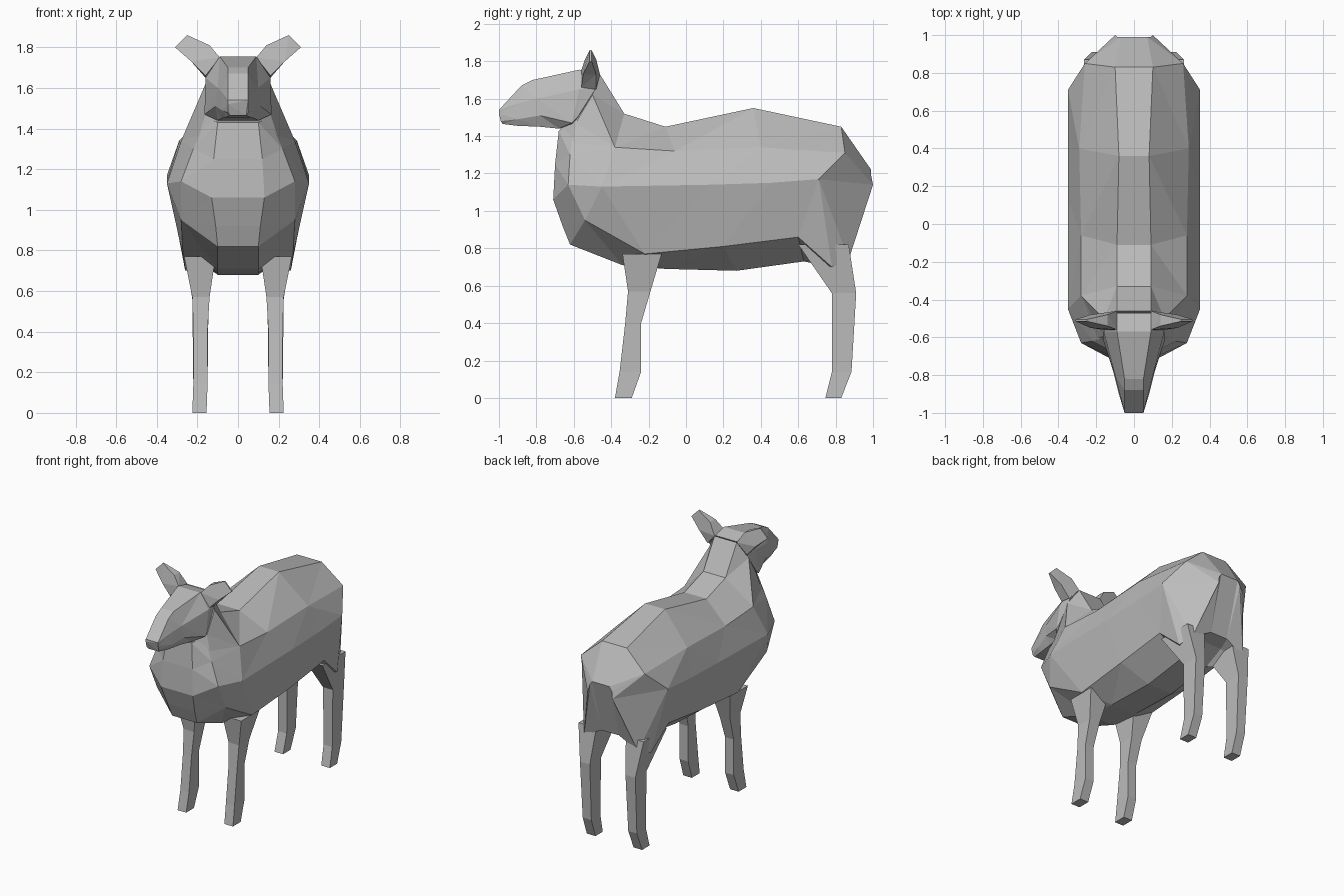
import bpy
import bmesh
from mathutils import Vector

default_cube = bpy.data.objects.get("Cube")
if default_cube:
    bpy.data.objects.remove(default_cube, do_unlink=True)


def make_material(name, colour):
    material = bpy.data.materials.new(name)
    material.use_nodes = True
    material.diffuse_color = colour
    material.node_tree.nodes["Principled BSDF"].inputs["Base Color"].default_value = colour
    return material


grey_coat = make_material("grey_coat", (.5, .5, .5, 1))


def loft(name, rings, mirrored_copy=False):
    """Skin a run of closed rings, cap both ends and shade flat."""
    bm = bmesh.new()
    loops = [[bm.verts.new(Vector(point)) for point in ring] for ring in rings]
    for first, second in zip(loops, loops[1:]):
        count = len(first)
        for i in range(count):
            j = (i + 1) % count
            bm.faces.new((first[i], first[j], second[j], second[i]))
    bm.faces.new(loops[0])
    bm.faces.new(loops[-1])
    bmesh.ops.triangulate(bm, faces=bm.faces[:], quad_method="SHORT_EDGE")
    bmesh.ops.recalc_face_normals(bm, faces=bm.faces[:])

    mesh = bpy.data.meshes.new(name)
    bm.to_mesh(mesh)
    bm.free()
    mesh.materials.append(grey_coat)
    part = bpy.data.objects.new(name, mesh)
    bpy.context.collection.objects.link(part)
    if mirrored_copy:
        modifier = part.modifiers.new("Mirror", "MIRROR")
        modifier.use_axis[0] = True
        modifier.use_clip = False
        modifier.use_mirror_merge = False
    return part


def symmetric(half):
    """Complete a half ring, listed top to bottom on the left side."""
    return list(half) + [(-x, y, z) for x, y, z in reversed(half)]


def loft_symmetric(name, half_rings):
    return loft(name, [symmetric(half) for half in half_rings])


def box_section(inner, outer, front, back, height):
    """Horizontal four-sided leg section."""
    return [
        (inner, front, height),
        (outer, front, height),
        (outer, back, height),
        (inner, back, height),
    ]


# Body: each half section runs back, upper flank, widest line, lower flank, belly
chest_front = [(.1, -.68, 1.43), (.12, -.7, 1.25), (.13, -.71, 1.06), (.11, -.66, .92), (.1, -.62, .82)]
chest_side = [(.15, -.6, 1.45), (.22, -.62, 1.3), (.28, -.63, 1.14), (.28, -.54, .95), (.1, -.34, .71)]
shoulder = [(.09, -.33, 1.52), (.28, -.38, 1.34), (.35, -.45, 1.13), (.27, -.22, .77), (.1, -.11, .69)]
waist = [(.09, -.11, 1.45), (.28, -.06, 1.32), (.35, .13, 1.14), (.28, .2, .81), (.1, .27, .68)]
loin = [(.08, .36, 1.55), (.29, .4, 1.34), (.35, .45, 1.15), (.28, .6, .86), (.1, .63, .73)]
hip = [(.1, .83, 1.45), (.26, .85, 1.31), (.35, .71, 1.17), (.26, .78, .7), (.1, .78, .8)]
rump = [(.07, .99, 1.22), (.09, .99, 1.19), (.1, 1, 1.14), (.22, .87, .74), (.07, .88, .82)]
loft_symmetric("body", [chest_front, chest_side, shoulder, waist, loin, hip, rump])

# Neck: from the shoulders up to the skull
neck_base = [(.09, -.33, 1.52), (.28, -.38, 1.34), (.22, -.61, 1.28), (.11, -.69, 1.2)]
neck_top = [(.09, -.46, 1.73), (.16, -.5, 1.62), (.16, -.59, 1.47), (.1, -.67, 1.44)]
loft_symmetric("neck", [neck_base, neck_top])

# Head: each half section runs crown, upper cheek, lower cheek, jaw
skull_back = [(.09, -.47, 1.73), (.15, -.48, 1.66), (.16, -.58, 1.5), (.1, -.6, 1.46)]
forehead = [(.09, -.57, 1.755), (.16, -.57, 1.65), (.165, -.61, 1.47), (.1, -.68, 1.44)]
nose_bridge = [(.05, -.82, 1.7), (.1, -.8, 1.6), (.11, -.78, 1.51), (.08, -.78, 1.45)]
muzzle = [(.05, -.88, 1.67), (.08, -.88, 1.58), (.08, -.9, 1.49), (.06, -.9, 1.455)]
nose_tip = [(.05, -1, 1.54), (.05, -1, 1.52), (.05, -.99, 1.48), (.04, -.98, 1.465)]
loft_symmetric("head", [skull_back, forehead, nose_bridge, muzzle, nose_tip])

# Ears: flattened, spreading up and outward to a blunt edge
ear_root = [(.09, -.56, 1.75), (.09, -.46, 1.73), (.16, -.48, 1.65), (.16, -.56, 1.66)]
ear_middle = [(.14, -.54, 1.81), (.14, -.48, 1.81), (.23, -.48, 1.73), (.23, -.55, 1.73)]
ear_edge = [(.25, -.515, 1.86), (.25, -.505, 1.86), (.31, -.505, 1.8), (.31, -.515, 1.8)]
loft("ears", [ear_root, ear_middle, ear_edge], mirrored_copy=True)

# Front legs: thigh, elbow, knee, ankle, foot
loft("front_legs", [
    box_section(.11, .265, -.34, -.13, .77),
    box_section(.14, .225, -.31, -.19, .57),
    box_section(.15, .22, -.325, -.24, .4),
    box_section(.15, .22, -.355, -.24, .14),
    box_section(.155, .225, -.38, -.29, 0),
], mirrored_copy=True)

# Hind legs: thigh, knee, ankle, foot
loft("hind_legs", [
    box_section(.12, .265, .6, .87, .82),
    box_section(.145, .225, .78, .91, .56),
    box_section(.15, .22, .78, .885, .14),
    box_section(.155, .225, .745, .83, 0),
], mirrored_copy=True)
